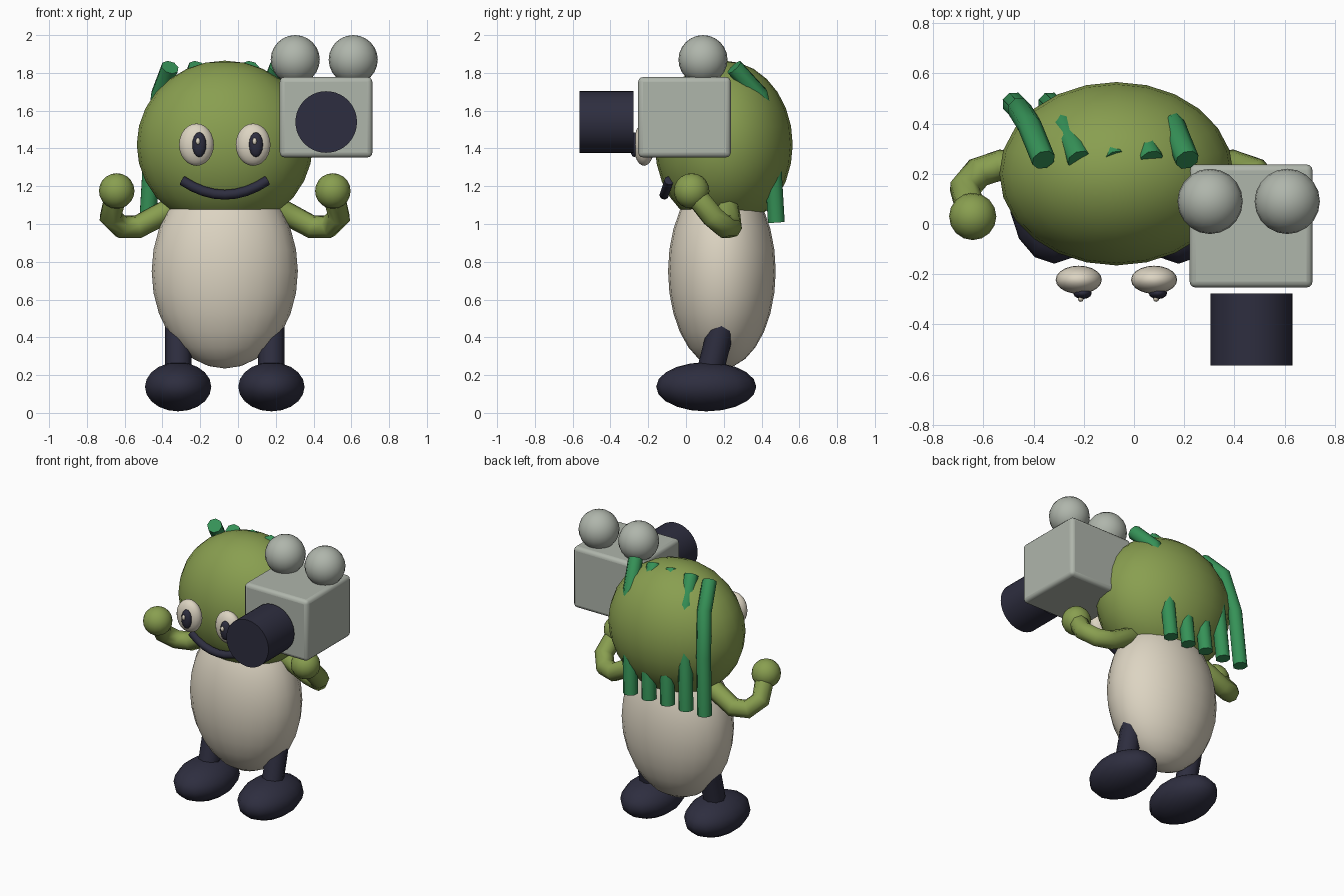
import bpy, math
from mathutils import Vector

if "Cube" in bpy.data.objects:
    bpy.data.objects.remove(bpy.data.objects["Cube"])

MID = -0.07  # body symmetry plane


def material(name, rgb):
    m = bpy.data.materials.new(name)
    m.diffuse_color = (*rgb, 1)
    m.use_nodes = True
    m.node_tree.nodes["Principled BSDF"].inputs["Base Color"].default_value = m.diffuse_color
    return m


GREEN = material("skin_green", (0.25, 0.345, 0.08))
CREAM = material("cream", (0.72, 0.66, 0.54))
DARK = material("dark_navy", (0.027, 0.027, 0.05))
GREY = material("casing_grey", (0.43, 0.465, 0.41))
HAIR = material("hair_green", (0.036, 0.285, 0.095))


def finish(name, mat, angle):
    ob = bpy.context.object
    ob.name = name
    ob.data.materials.clear()
    ob.data.materials.append(mat)
    bpy.ops.object.shade_smooth_by_angle(angle=math.radians(angle))
    return ob


def ball(name, mat, loc, radii, seg=24, rings=14):
    bpy.ops.mesh.primitive_uv_sphere_add(segments=seg, ring_count=rings, radius=1, location=loc)
    bpy.context.object.scale = radii
    bpy.ops.object.transform_apply(location=False, rotation=False, scale=True)
    return finish(name, mat, 180)


def tube(name, mat, points, radius, res=2):
    cu = bpy.data.curves.new(name, 'CURVE')
    cu.dimensions = '3D'
    cu.bevel_depth = radius
    cu.bevel_resolution = res
    cu.use_fill_caps = True
    sp = cu.splines.new('POLY')
    sp.points.add(len(points) - 1)
    for p, co in zip(sp.points, points):
        p.co = (*co, 1)
    ob = bpy.data.objects.new(name, cu)
    bpy.context.collection.objects.link(ob)
    bpy.ops.object.select_all(action='DESELECT')
    ob.select_set(True)
    bpy.context.view_layer.objects.active = ob
    bpy.ops.object.convert(target='MESH')
    return finish(name, mat, 60)


# Head and torso
ball("head", GREEN, (MID, 0.2, 1.42), (0.466, 0.365, 0.445))
ball("torso", CREAM, (MID, 0.19, 0.75), (0.387, 0.285, 0.515))

# Paired limbs and eyes
for side, s in (("left", -1), ("right", 1)):
    def at(dx, y, z):
        return Vector((MID + s * dx, y, z))

    ball(side + "_foot", DARK, at(0.247, 0.107, 0.138), (0.18, 0.265, 0.13), 14, 10)
    tube(side + "_leg", DARK, [at(0.246, 0.11, 0.15), at(0.246, 0.225, 0.6)], 0.071)
    tube(side + "_arm", GREEN,
         [at(0.21, 0.2, 1.12), at(0.31, 0.225, 1.065), at(0.46, 0.235, 0.985),
          at(0.55, 0.205, 0.985), at(0.605, 0.14, 1.04), at(0.575, 0.045, 1.16)], 0.062)
    ball(side + "_hand", GREEN, at(0.572, 0.03, 1.175), (0.094, 0.094, 0.094), 16, 10)
    ball(side + "_eye", CREAM, at(0.15, -0.222, 1.42), (0.092, 0.056, 0.112), 20, 12)
    px = MID + s * 0.15 + 0.015
    ball(side + "_pupil", DARK, (px, -0.275, 1.42), (0.037, 0.024, 0.066), 12, 8)
    ball(side + "_glint", CREAM, (px - 0.007, -0.298, 1.438), (0.012, 0.012, 0.018), 8, 6)

# Smile
smile = []
for i in range(9):
    t = i / 4 - 1
    smile.append((MID + 0.225 * t, -0.115 + 0.025 * t * t, 1.155 + 0.075 * t * t))
tube("smile", DARK, smile, 0.026)

# Five parallel hair strands over the crown and down the back
for i in range(5):
    dx = 0.143 * i
    path = [(-0.36, 0.255, 1.83), (-0.415, 0.39, 1.685), (-0.455, 0.455, 1.4), (-0.478, 0.478, 1.01)]
    tube("hair_strand_%d" % (i + 1), HAIR, [(x + dx, y, z) for x, y, z in path], 0.048)

# Camera casing
bpy.ops.mesh.primitive_cube_add(size=1, location=(0.466, -0.008, 1.565))
box = bpy.context.object
box.scale = (0.49, 0.49, 0.425)
bpy.ops.object.transform_apply(location=False, rotation=False, scale=True)
bev = box.modifiers.new("rounded_edges", 'BEVEL')
bev.width = 0.025
bev.segments = 3
finish("camera_casing", GREY, 40)

# Lens barrel and film reels
bpy.ops.mesh.primitive_cylinder_add(vertices=40, radius=0.163, depth=0.286,
                                    location=(0.467, -0.42, 1.54), rotation=(math.pi / 2, 0, 0))
finish("camera_lens", DARK, 40)
for i, x in enumerate((0.303, 0.61)):
    ball("camera_reel_%d" % (i + 1), GREY, (x, 0.09, 1.87), (0.13, 0.13, 0.13), 20, 12)
